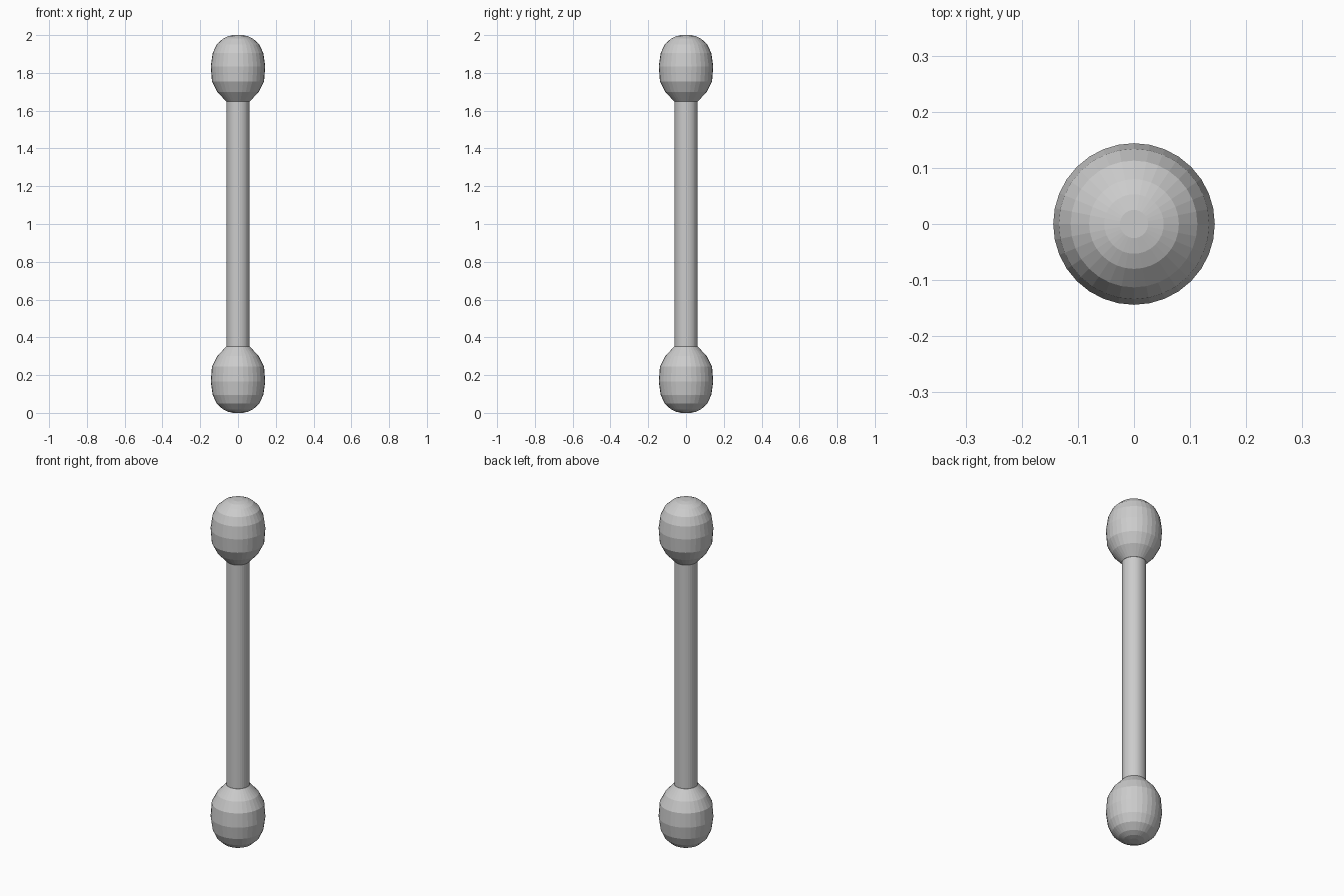
import bpy, bmesh, math

if "Cube" in bpy.data.objects:
    bpy.data.objects.remove(bpy.data.objects["Cube"])

SEGMENTS = 32


def lathe(name, profile):
    """Spin (radius, z) points about the z axis and cap both ends."""
    bm = bmesh.new()
    rings = []
    for r, z in profile:
        rings.append([bm.verts.new((r * math.cos(2 * math.pi * i / SEGMENTS),
                                    r * math.sin(2 * math.pi * i / SEGMENTS), z))
                      for i in range(SEGMENTS)])
    for a, b in zip(rings, rings[1:]):
        for i in range(SEGMENTS):
            j = (i + 1) % SEGMENTS
            bm.faces.new((a[i], a[j], b[j], b[i]))
    bm.faces.new(rings[0])
    bm.faces.new(rings[-1])
    bmesh.ops.recalc_face_normals(bm, faces=bm.faces[:])
    mesh = bpy.data.meshes.new(name)
    bm.to_mesh(mesh)
    bm.free()
    obj = bpy.data.objects.new(name, mesh)
    bpy.context.collection.objects.link(obj)
    return obj


# Bud profile: radius, distance from the rounded tip
bud = [(0.025, 0.0), (0.053, 0.006), (0.08, 0.019), (0.113, 0.05),
       (0.134, 0.095), (0.144, 0.165), (0.138, 0.245), (0.11, 0.30),
       (0.062, 0.352)]

# Straight stick
lathe("stick", [(0.061, 0.34), (0.061, 1.66)])

# Padded ends
lathe("lower_bud", bud)
lathe("upper_bud", [(r, 2.0 - d) for r, d in bud])
